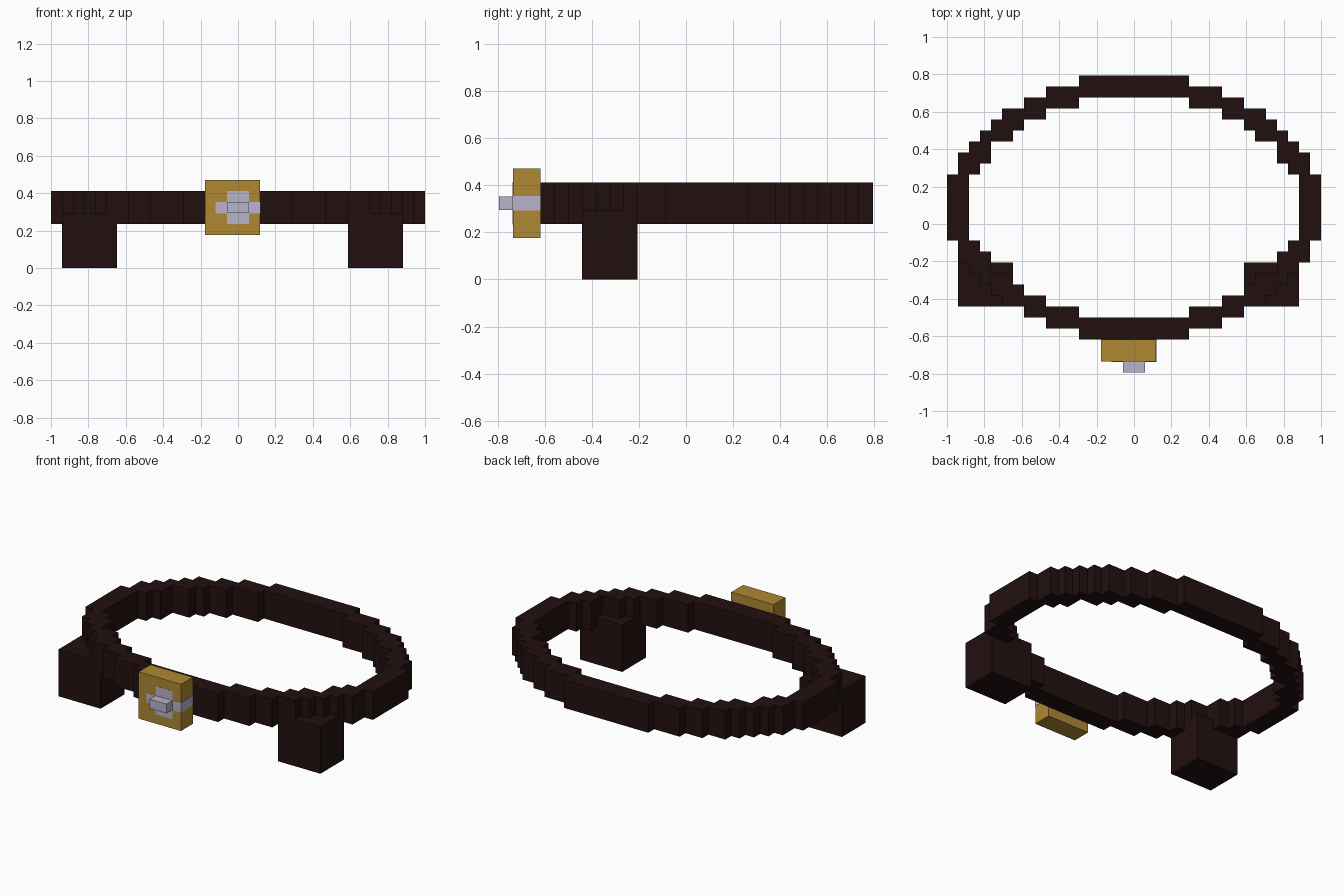
import bpy
import bmesh
from mathutils import Vector

cube = bpy.data.objects.get("Cube")
if cube:
    bpy.data.objects.remove(cube, do_unlink=True)

U = 1 / 17            # one block unit
CENTRE_Y = 1.5        # ring centre, in units


def material(name, rgb):
    mat = bpy.data.materials.new(name)
    mat.use_nodes = True
    mat.diffuse_color = (*rgb, 1)
    mat.node_tree.nodes["Principled BSDF"].inputs["Base Color"].default_value = (*rgb, 1)
    return mat


leather = material("dark leather", (0.016, 0.005, 0.005))
gold = material("gold", (0.42, 0.25, 0.032))
silver = material("silver", (0.49, 0.46, 0.59))


def finish(bm, name, mat):
    mesh = bpy.data.meshes.new(name)
    bm.to_mesh(mesh)
    bm.free()
    mesh.materials.append(mat)
    obj = bpy.data.objects.new(name, mesh)
    bpy.context.collection.objects.link(obj)
    return obj


def box(name, mat, low, high, grow=0.0):
    """Box between two corners in block units, relative to the ring centre."""
    low, high = Vector(low), Vector(high)
    bm = bmesh.new()
    bmesh.ops.create_cube(bm, size=1)
    size = high - low
    for v in bm.verts:
        v.co = Vector(c * (s * U + 2 * grow) for c, s in zip(v.co, size))
    obj = finish(bm, name, mat)
    obj.location = ((low + high) / 2 + Vector((0, CENTRE_Y, 0))) * U
    return obj


# Belt ring: one stepped quarter (x0, x1, y0, y1) mirrored to all four sides
QUARTER = [(0, 5, 10, 12), (5, 8, 9, 11), (8, 10, 8, 10), (10, 12, 7, 9),
           (11, 13, 6, 8), (12, 14, 6, 7), (13, 15, 4, 6), (14, 16, 3, 5),
           (15, 17, 0, 3)]
cells = set()
for x0, x1, y0, y1 in QUARTER:
    for x in range(x0, x1):
        for y in range(y0, y1):
            cells |= {(i, j) for i in (x, -x - 1) for j in (y, -y - 1)}

bm = bmesh.new()
for x, y in sorted(cells):
    bm.faces.new([bm.verts.new(((x + i) * U, (y + j) * U, 0))
                  for i, j in ((0, 0), (1, 0), (1, 1), (0, 1))])
bmesh.ops.remove_doubles(bm, verts=bm.verts, dist=U / 10)
ring = finish(bm, "belt_ring", leather)
ring.location = (0, CENTRE_Y * U, 4 * U)
solid = ring.modifiers.new("thickness", 'SOLIDIFY')
solid.thickness = 3 * U
solid.offset = 1

# Pouches
box("right_pouch", leather, (-16, -9, 0), (-11, -5, 5))
box("left_pouch", leather, (10, -9, 0), (15, -5, 5))

# Buckle with inlaid cross and knob
box("buckle", gold, (-3, -14, 3), (2, -12, 8))
box("cross_upright", silver, (-1, -14, 4), (1, -13, 7), 0.001)
box("cross_bar", silver, (-2, -14, 5), (2, -12, 6), 0.0015)
box("buckle_knob", silver, (-1, -15, 5), (1, -14, 6))
